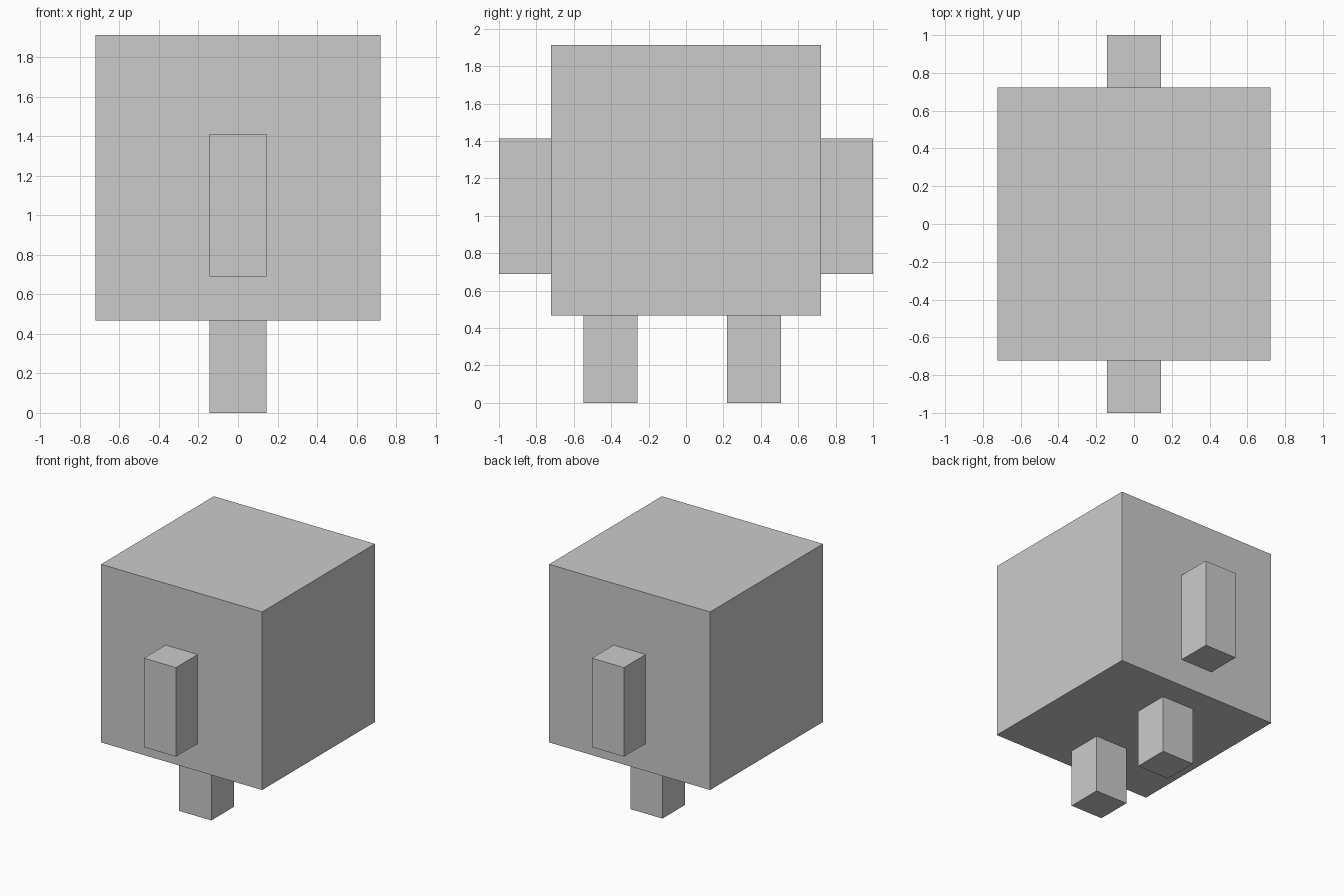
import bpy

if "Cube" in bpy.data.objects:
    bpy.data.objects.remove(bpy.data.objects["Cube"])


def box(name, x, y, z):
    """Axis-aligned box from (min, max) ranges."""
    ranges = (x, y, z)
    bpy.ops.mesh.primitive_cube_add(size=1, location=[(a + b) / 2 for a, b in ranges])
    obj = bpy.context.object
    obj.name = name
    obj.scale = [b - a for a, b in ranges]
    bpy.ops.object.transform_apply(location=False, rotation=False, scale=True)
    return obj


HALF = 0.722   # half width of the body
LIMB = 0.144   # half width of arms and legs
BASE = 0.468   # underside of the body

# Cube body
box("body", (-HALF, HALF), (-HALF, HALF), (BASE, BASE + 2 * HALF))

# Arms on the front and back faces
box("front_arm", (-LIMB, LIMB), (-1, -HALF), (0.69, 1.412))
box("back_arm", (-LIMB, LIMB), (HALF, 1), (0.69, 1.412))

# Legs, slightly off-centre along y
for name, y in (("front_leg", -0.403), ("back_leg", 0.363)):
    box(name, (-LIMB, LIMB), (y - LIMB, y + LIMB), (0, BASE))
